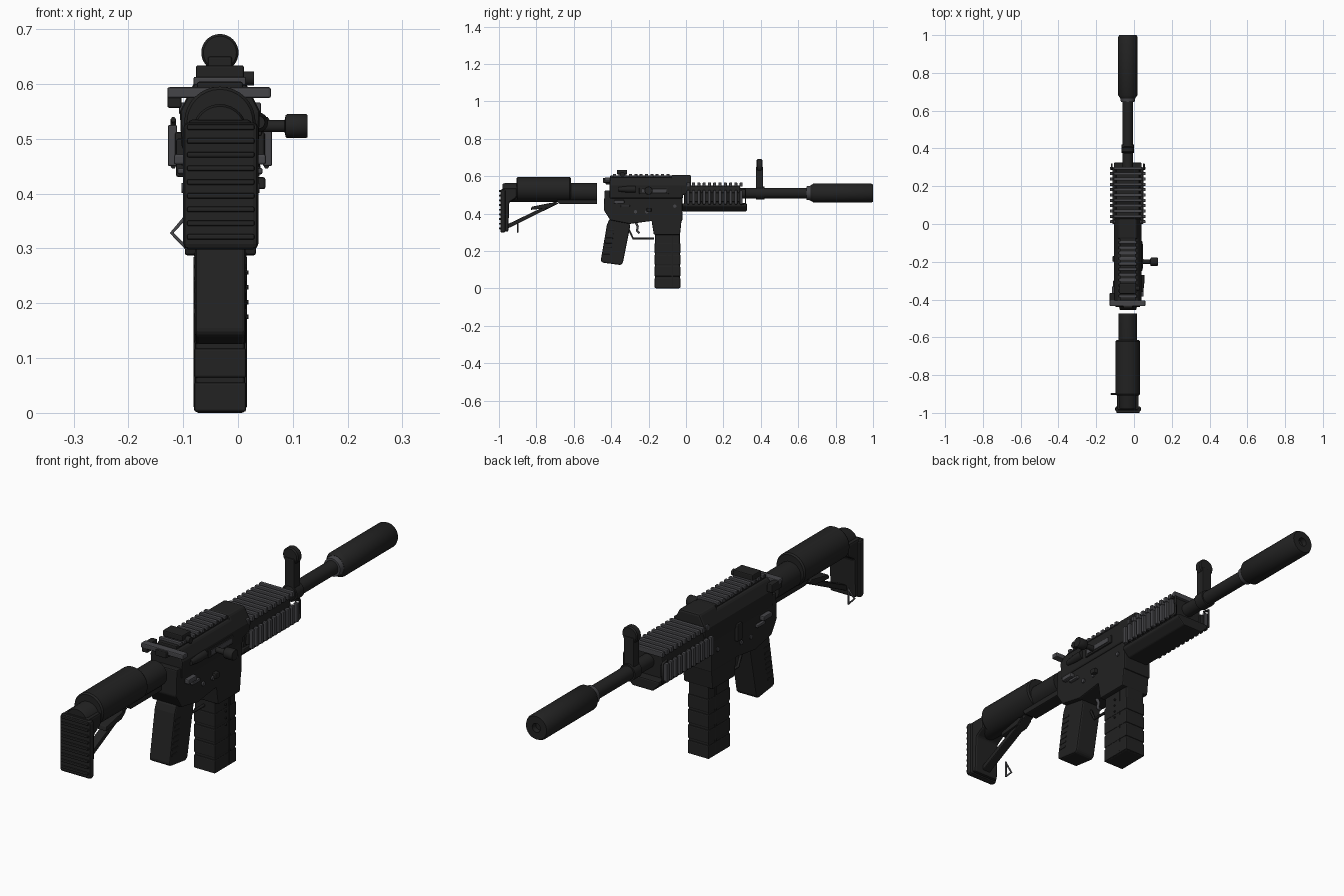
import bpy, bmesh, math
from mathutils import Vector

if "Cube" in bpy.data.objects:
    bpy.data.objects.remove(bpy.data.objects["Cube"])

AX = -0.033  # the bore line sits left of the origin


def material(name, r, g, b):
    m = bpy.data.materials.new(name)
    m.use_nodes = True
    m.diffuse_color = (r, g, b, 1)
    m.node_tree.nodes["Principled BSDF"].inputs["Base Color"].default_value = (r, g, b, 1)
    return m


BLACK = material("matte black", 0.016, 0.016, 0.016)
GREY = material("gunmetal grey", 0.06, 0.06, 0.066)


def finish(name, bm, mat, bevel=0.0, smooth=False):
    bmesh.ops.recalc_face_normals(bm, faces=bm.faces)
    me = bpy.data.meshes.new(name)
    bm.to_mesh(me)
    bm.free()
    me.materials.append(mat)
    ob = bpy.data.objects.new(name, me)
    bpy.context.collection.objects.link(ob)
    if bevel:
        mod = ob.modifiers.new("Bevel", "BEVEL")
        mod.width, mod.segments = bevel, 2
    if smooth:
        bpy.ops.object.select_all(action="DESELECT")
        ob.select_set(True)
        bpy.context.view_layer.objects.active = ob
        bpy.ops.object.shade_smooth_by_angle(angle=math.radians(35))
    return ob


def box(name, x, y, z, mat=BLACK, bevel=0.004):
    """Block from (low, high) pairs; x is measured from the bore line."""
    bm = bmesh.new()
    bmesh.ops.create_cube(bm, size=1)
    for v in bm.verts:
        for i, (a, b) in enumerate((x, y, z)):
            v.co[i] = a + (b - a) * (v.co[i] + 0.5)
        v.co.x += AX
    return finish(name, bm, mat, bevel)


def prism(name, pts, lo, hi, mat=BLACK, bevel=0.005, along="x"):
    """Extrude a profile: (y, z) along x, or (x, z) along y."""
    bm = bmesh.new()
    if along == "x":
        rows = [[bm.verts.new((AX + d, a, b)) for a, b in pts] for d in (lo, hi)]
    else:
        rows = [[bm.verts.new((AX + a, d, b)) for a, b in pts] for d in (lo, hi)]
    for row in rows:
        bm.faces.new(row)
    n = len(pts)
    for i in range(n):
        j = (i + 1) % n
        bm.faces.new((rows[0][i], rows[0][j], rows[1][j], rows[1][i]))
    return finish(name, bm, mat, bevel)


def lathe(name, prof, z, x=0.0, y=0.0, axis="y", mat=BLACK, seg=32):
    """Turn (position, radius) pairs about a line along y or x."""
    bm = bmesh.new()
    rings = []
    for p, r in prof:
        ring = []
        for k in range(seg):
            t = math.tau * k / seg
            c, s = r * math.cos(t), r * math.sin(t)
            co = (AX + x + c, p, z + s) if axis == "y" else (AX + p, y + c, z + s)
            ring.append(bm.verts.new(co))
        rings.append(ring)
    for a, b in zip(rings, rings[1:]):
        for k in range(seg):
            bm.faces.new((a[k], a[(k + 1) % seg], b[(k + 1) % seg], b[k]))
    bm.faces.new(rings[0])
    bm.faces.new(rings[-1])
    return finish(name, bm, mat, smooth=True)


def rod(name, pts, r, mat=BLACK, cyclic=False):
    """Thin bar following a path of points."""
    cu = bpy.data.curves.new(name, "CURVE")
    cu.dimensions, cu.bevel_depth, cu.bevel_resolution = "3D", r, 1
    cu.use_fill_caps = True
    sp = cu.splines.new("POLY")
    sp.points.add(len(pts) - 1)
    for p, co in zip(sp.points, pts):
        p.co = (AX + co[0], co[1], co[2], 1)
    sp.use_cyclic_u = cyclic
    cu.materials.append(mat)
    ob = bpy.data.objects.new(name, cu)
    bpy.context.collection.objects.link(ob)


# Barrel, collars and suppressor
lathe("barrel", [(0.28, 0.028), (0.66, 0.028)], 0.51)
lathe("gas_collar", [(0.375, 0.034), (0.42, 0.034)], 0.51)
lathe("suppressor_collar", [(0.645, 0.036), (0.67, 0.04)], 0.51, mat=GREY)
lathe("suppressor", [(0.665, 0.04), (0.682, 0.051), (0.99, 0.051), (1.0, 0.046),
                     (1.0, 0.018), (0.98, 0.016)], 0.51)

# Front sight: post with a round head
box("front_sight_post", (-0.022, 0.022), (0.374, 0.412), (0.52, 0.65))
lathe("front_sight_head", [(0.378, 0.03), (0.383, 0.034), (0.403, 0.034), (0.408, 0.03)], 0.657)

# Handguard: shell, angular lower half and rows of rail ribs
prism("handguard_shell", [(-0.062, 0.44), (0.062, 0.44), (0.07, 0.5), (0.06, 0.55), (-0.06, 0.55), (-0.07, 0.5)],
      -0.01, 0.29, along="y")
prism("handguard_lower", [(-0.045, 0.412), (0.045, 0.412), (0.074, 0.44), (0.074, 0.455), (-0.074, 0.455), (-0.074, 0.44)],
      -0.02, 0.325, along="y")
for i in range(11):
    y = 0.004 + i * 0.0283
    box("top_rail_rib", (-0.075, 0.075), (y, y + 0.016), (0.545, 0.566), GREY, 0.003)
    for s, side in ((-1, "right"), (1, "left")):
        xs = sorted((s * 0.078, s * 0.095))
        box(side + "_rail_rib", xs, (y, y + 0.016), (0.45, 0.525), GREY, 0.003)
for s, side in ((-1, "right"), (1, "left")):
    box(side + "_rail_base", sorted((s * 0.06, s * 0.082)), (0, 0.3), (0.463, 0.512))
    rod(side + "_rail_bracket", [(s * 0.085, 0.29, 0.535), (s * 0.085, 0.318, 0.53),
                                 (s * 0.085, 0.318, 0.455), (s * 0.085, 0.29, 0.45)], 0.005)

# Upper receiver with its top rail
prism("upper_receiver", [(-0.07, 0.48), (0.07, 0.48), (0.073, 0.55), (0.052, 0.592), (-0.052, 0.592), (-0.073, 0.55)],
      -0.41, -0.015, along="y", bevel=0.008)
prism("receiver_nose", [(-0.07, 0.5), (0.07, 0.5), (0.073, 0.55), (0.045, 0.606), (-0.045, 0.606), (-0.073, 0.55)],
      -0.08, 0.028, along="y", bevel=0.008)
box("receiver_rail", (-0.042, 0.042), (-0.405, -0.01), (0.585, 0.604))
for i in range(11):
    y = -0.39 + i * 0.0285
    box("receiver_rail_rib", (-0.048, 0.048), (y, y + 0.016), (0.598, 0.613), GREY, 0.003)

# Rear sight, charging handle and its latch
box("rear_sight_base", (-0.044, 0.044), (-0.37, -0.315), (0.61, 0.634))
lathe("rear_sight_drum", [(0.03, 0.013), (0.062, 0.013)], 0.61, y=-0.34, axis="x", seg=16)
box("charging_handle", (-0.096, 0.093), (-0.435, -0.405), (0.574, 0.594), GREY)
box("charging_handle_stem", (-0.025, 0.025), (-0.445, -0.39), (0.565, 0.59))
box("charging_handle_latch", (-0.096, -0.07), (-0.43, -0.365), (0.556, 0.59))

# Lower receiver and magazine well
prism("lower_receiver", [(-0.435, 0.525), (-0.44, 0.42), (-0.405, 0.365), (-0.3, 0.345),
                         (-0.19, 0.36), (-0.02, 0.36), (-0.02, 0.51)], -0.066, 0.066)
prism("magazine_well", [(-0.19, 0.4), (-0.172, 0.287), (-0.032, 0.287), (-0.02, 0.4)], -0.064, 0.066)

# Ejection port, bolt knob, pins and controls
box("ejection_port", (0.066, 0.077), (-0.25, -0.09), (0.505, 0.54))
box("bolt_face", (0.07, 0.08), (-0.235, -0.105), (0.513, 0.533), GREY, 0.002)
lathe("bolt_knob", [(0.06, 0.011), (0.118, 0.011), (0.12, 0.02), (0.123, 0.022), (0.157, 0.022), (0.16, 0.02)],
      0.523, y=-0.2, axis="x", seg=24)
lathe("forward_assist", [(-0.36, 0.012), (-0.31, 0.018), (-0.27, 0.018)], 0.53, x=0.07, seg=16)
for y, z in ((-0.37, 0.46), (-0.27, 0.41), (-0.21, 0.41), (-0.06, 0.44)):
    lathe("receiver_pin", [(-0.07, 0.009), (0.072, 0.009)], z, y=y, axis="x", mat=GREY, seg=12)
for s, side in ((-1, "right"), (1, "left")):
    box(side + "_selector", sorted((s * 0.06, s * 0.084)), (-0.385, -0.33), (0.453, 0.472), GREY)
    box(side + "_stop_tab", sorted((s * 0.06, s * 0.078)), (-0.35, -0.3), (0.435, 0.447), GREY)
box("magazine_release", (0.06, 0.083), (-0.21, -0.185), (0.408, 0.43))
box("bolt_catch", (-0.08, -0.06), (-0.2, -0.17), (0.43, 0.5))

# Trigger and guard
rod("trigger", [(0, -0.27, 0.355), (0, -0.258, 0.33), (0, -0.262, 0.308), (0, -0.248, 0.295)], 0.007, GREY)
rod("trigger_guard", [(0, -0.315, 0.335), (0, -0.283, 0.267), (0, -0.17, 0.267)], 0.006)

# Pistol grip with ribs down its back
prism("pistol_grip", [(-0.41, 0.37), (-0.423, 0.34), (-0.456, 0.148), (-0.447, 0.138),
                      (-0.35, 0.125), (-0.338, 0.135), (-0.298, 0.335), (-0.31, 0.37)], -0.045, 0.047, bevel=0.012)
for i in range(7):
    z = 0.175 + i * 0.022
    y = -0.456 + (z - 0.148) * 0.17
    box("grip_rib", (-0.047, 0.049), (y + 0.008, y + 0.045), (z, z + 0.008), BLACK, 0.002)

# Magazine with bands, seam and nubs
box("magazine", (-0.045, 0.046), (-0.165, -0.033), (0.0, 0.3), BLACK, 0.006)
for i in range(4):
    z = 0.002 + i * 0.062
    box("magazine_band", (-0.047, 0.048), (-0.168, -0.03), (z, z + 0.054), BLACK, 0.004)
box("magazine_seam", (-0.048, 0.049), (-0.078, -0.07), (0.01, 0.285), BLACK, 0.001)
for i in range(4):
    lathe("magazine_nub", [(0.04, 0.004), (0.052, 0.004)], 0.175 + i * 0.027, y=-0.1, axis="x", seg=8)

# Stock: buffer tube, cheek body, butt and ribbed pad
lathe("buffer_tube", [(-0.98, 0.046), (-0.97, 0.05), (-0.475, 0.05)], 0.513)
prism("tube_underside", [(-0.69, 0.5), (-0.69, 0.465), (-0.675, 0.451), (-0.475, 0.451), (-0.475, 0.5)], -0.03, 0.03)
lathe("cheek_body", [(-0.907, 0.06), (-0.9, 0.065), (-0.622, 0.065), (-0.615, 0.06)], 0.53)
prism("butt", [(-0.985, 0.535), (-0.985, 0.31), (-0.95, 0.302), (-0.945, 0.46), (-0.905, 0.485), (-0.905, 0.535)],
      -0.058, 0.058, bevel=0.008)
box("butt_pad", (-0.067, 0.07), (-0.993, -0.965), (0.298, 0.53), BLACK, 0.01)
for i in range(9):
    z = 0.316 + i * 0.025
    box("butt_pad_rib", (-0.06, 0.063), (-1.0, -0.985), (z, z + 0.01), BLACK, 0.003)

# Diagonal strut, release lever and sling loop
prism("stock_strut", [(-0.95, 0.322), (-0.95, 0.345), (-0.7, 0.465), (-0.68, 0.455)], -0.018, 0.018, bevel=0.003)
prism("release_lever", [(-0.83, 0.42), (-0.825, 0.437), (-0.72, 0.458), (-0.7, 0.452), (-0.73, 0.43)], -0.026, 0.026, bevel=0.003)
rod("sling_loop", [(-0.06, -0.9, 0.36), (-0.088, -0.9, 0.328), (-0.06, -0.9, 0.3)], 0.004, GREY)
rod("sling_bar", [(-0.06, -0.9, 0.298), (-0.06, -0.9, 0.365)], 0.004, GREY)
